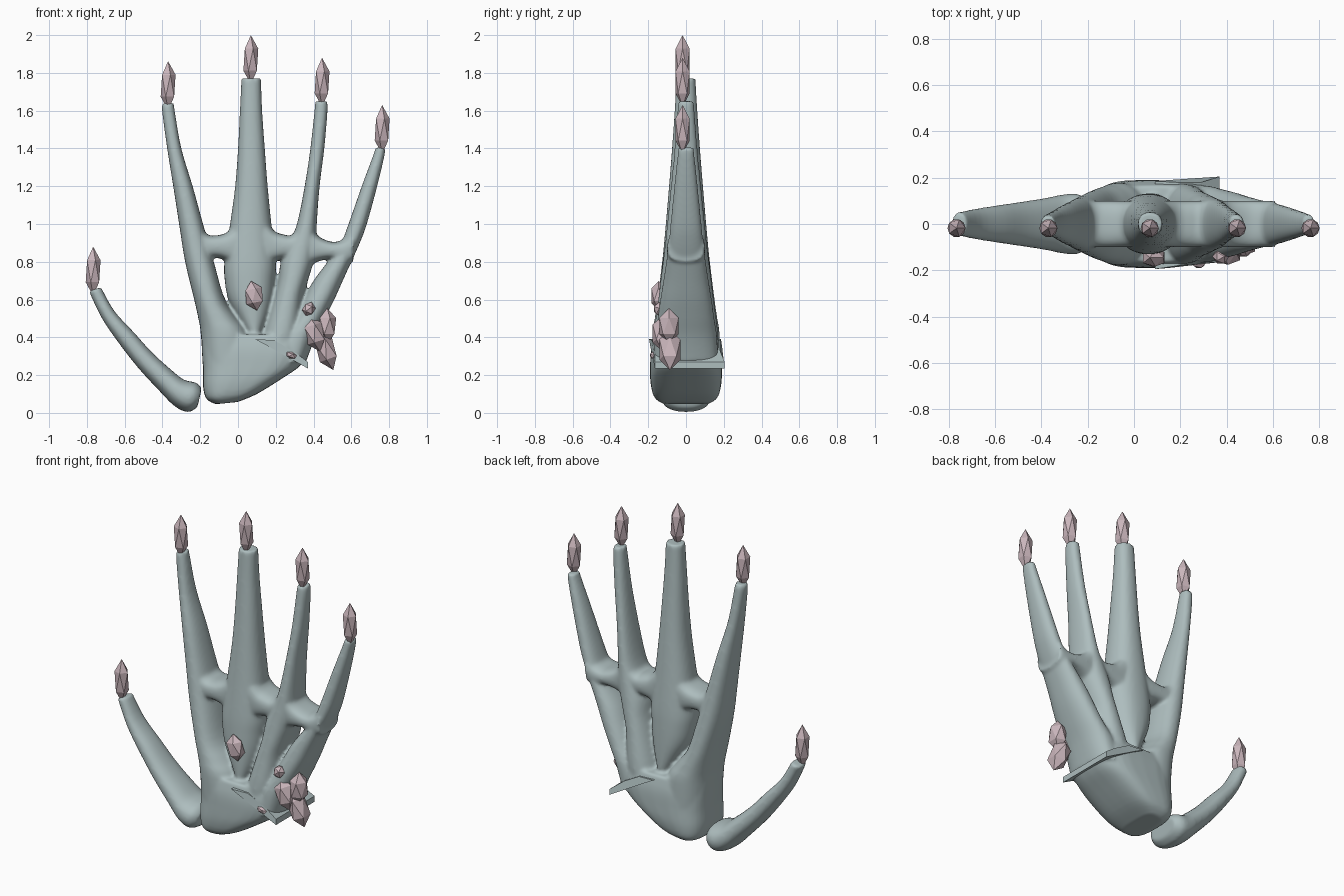
import bpy, bmesh, math
from mathutils import Vector, Matrix

if "Cube" in bpy.data.objects:
    bpy.data.objects.remove(bpy.data.objects["Cube"])

def material(name, rgb):
    m = bpy.data.materials.new(name)
    m.diffuse_color = (*rgb, 1)
    m.use_nodes = True
    m.node_tree.nodes["Principled BSDF"].inputs["Base Color"].default_value = m.diffuse_color
    return m

SKIN = material("grey teal", (0.42, 0.51, 0.515))
CRYSTAL = material("pale mauve", (0.59, 0.465, 0.50))

def finish(bm, name, mat):
    bmesh.ops.recalc_face_normals(bm, faces=bm.faces)
    me = bpy.data.meshes.new(name)
    bm.to_mesh(me)
    bm.free()
    me.materials.append(mat)
    ob = bpy.data.objects.new(name, me)
    bpy.context.collection.objects.link(ob)
    return ob

def catmull(a, b, c, d, t):
    return tuple(0.5 * (2 * q + (r - p) * t + (2 * p - 5 * q + 4 * r - s) * t * t
                        + (3 * q - p - 3 * r + s) * t ** 3) for p, q, r, s in zip(a, b, c, d))

def loft(bm, rows, power=2.3, sides=32, steps=4):
    """Smooth tube through rows of (x1, z1, x2, z2, half depth): two edge points each."""
    pts = []
    n = len(rows)
    for i in range(n - 1):
        q = [rows[max(0, min(n - 1, i + k))] for k in (-1, 0, 1, 2)]
        pts += [catmull(*q, s / steps) for s in range(steps)]
    pts.append(rows[-1])
    rings = []
    for x1, z1, x2, z2, d in pts:
        ring = []
        for k in range(sides):
            a = math.tau * k / sides
            c, s = math.cos(a), math.sin(a)
            c = math.copysign(abs(c) ** (2 / power), c)
            s = math.copysign(abs(s) ** (2 / power), s)
            ring.append(bm.verts.new(((x1 + x2) / 2 + c * (x2 - x1) / 2, s * d,
                                      (z1 + z2) / 2 + c * (z2 - z1) / 2)))
        rings.append(ring)
    for r, t in zip(rings, rings[1:]):
        for k in range(sides):
            j = (k + 1) % sides
            bm.faces.new((r[k], r[j], t[j], t[k]))
    bm.faces.new(rings[0])
    bm.faces.new(rings[-1])

def blend(ob):
    """Fuse overlapping tubes into one smooth skin."""
    r = ob.modifiers.new("fuse", 'REMESH')
    r.mode = 'VOXEL'
    r.voxel_size = 0.01
    r.use_smooth_shade = True
    s = ob.modifiers.new("soften", 'SMOOTH')
    s.factor = 0.5
    s.iterations = 6

# finger rows: z, left x, right x, half depth
index = [(.25, -.187, .1, .18), (.42, -.197, .06, .178), (.5, -.21, 0, .166), (.6, -.232, -.07, .152),
         (.8, -.28, -.128, .127), (1, -.312, -.185, .105), (1.2, -.343, -.24, .085),
         (1.4, -.375, -.3, .06), (1.6, -.402, -.335, .042), (1.64, -.398, -.34, .038)]
middle = [(.4, .06, .12, .13), (.5, 0, .16, .132), (.6, -.05, .185, .132), (.7, -.07, .195, .13),
          (.8, -.072, .2, .125), (1, -.042, .177, .107), (1.2, -.015, .157, .09),
          (1.4, 0, .142, .074), (1.6, .01, .128, .06), (1.77, .018, .122, .05)]
ring = [(.3, .1, .3, .17), (.42, .13, .33, .17), (.6, .185, .345, .147), (.7, .212, .37, .135),
        (.8, .228, .4, .122), (.9, .27, .415, .11), (1, .312, .417, .1), (1.2, .353, .432, .08),
        (1.4, .383, .457, .06), (1.6, .405, .474, .045), (1.65, .41, .472, .04)]
little = [(.27, .2, .36, .17), (.4, .22, .41, .165), (.5, .29, .46, .15), (.6, .345, .51, .136),
          (.7, .4, .555, .12), (.8, .475, .6, .105), (.9, .545, .645, .092), (1, .585, .682, .082),
          (1.2, .655, .737, .062), (1.37, .718, .777, .044), (1.405, .728, .778, .04)]
# web rows: x, low z, high z
webs = [[(-.24, .75, 1.04), (-.17, .81, .95), (-.11, .82, .94), (-.05, .8, .96), (.01, .75, 1.02)],
        [(.14, .76, 1.03), (.19, .8, .965), (.24, .815, .945), (.29, .82, .945), (.35, .82, 1.02)],
        [(.37, .77, 1.02), (.42, .8, .94), (.5, .815, .905), (.56, .79, .92), (.61, .8, .96)]]

# palm with four fingers and the webs between them
bm = bmesh.new()
loft(bm, [(-.12, .046, 0, .058, .13), (-.168, .075, .1, .1, .17), (-.185, .14, .23, .18, .188),
          (-.185, .24, .33, .25, .19), (-.19, .34, .38, .33, .185), (-.198, .42, .4, .41, .165)], power=3.2)
for rows in (index, middle, ring, little):
    loft(bm, [(a, z, b, z, d) for z, a, b, d in rows])
for rows in webs:
    loft(bm, [(x, lo, x, hi, .1) for x, lo, hi in rows], power=2.8)
blend(finish(bm, "palm_and_fingers", SKIN))

# separate curved thumb
bm = bmesh.new()
loft(bm, [(-.79, .645, -.725, .665, .05), (-.72, .5, -.655, .54, .065), (-.635, .375, -.55, .425, .08),
          (-.53, .24, -.455, .32, .095), (-.415, .115, -.35, .225, .112), (-.335, .035, -.285, .175, .127),
          (-.265, .004, -.222, .16, .13), (-.215, .03, -.192, .13, .1)])
blend(finish(bm, "thumb", SKIN))

# sharp fin at the root of the little finger: x, z, front y, back y
bm = bmesh.new()
fin = [(.09, .39, -.195, .185), (.15, .358, -.19, .19), (.37, .235, -.165, .205),
       (.37, .27, -.165, .205), (.29, .33, -.165, .18), (.19, .385, -.18, .18)]
front = [bm.verts.new((x, f, z)) for x, z, f, b in fin]
back = [bm.verts.new((x, b, z)) for x, z, f, b in fin]
bm.faces.new(front)
bm.faces.new(back[::-1])
for i in range(len(fin)):
    j = (i + 1) % len(fin)
    bm.faces.new((front[i], front[j], back[j], back[i]))
finish(bm, "root_fin", SKIN)

def crystal(name, loc, size, tilt=0):
    bm = bmesh.new()
    bmesh.ops.create_icosphere(bm, subdivisions=1, radius=1)
    bmesh.ops.transform(bm, verts=bm.verts, matrix=Matrix.Translation(Vector(loc))
                        @ Matrix.Rotation(tilt, 4, 'Y') @ Matrix.Diagonal((*size, 1)))
    finish(bm, name, CRYSTAL)

# fingertip crystals
for name, x, z in (("thumb", -.767, .75), ("index", -.37, 1.732), ("middle", .068, 1.87),
                   ("ring", .445, 1.75), ("little", .763, 1.5)):
    crystal(name + "_tip_crystal", (x, -.018, z), (.044, .044, .13))

# crystal cluster by the little finger, and one on the middle finger
for i, (loc, size, tilt) in enumerate([
        ((.472, -.09, .46), (.053, .06, .095), 0),
        ((.465, -.085, .335), (.058, .065, .115), -.35),
        ((.405, -.125, .42), (.058, .06, .1), -.3),
        ((.375, -.14, .55), (.036, .036, .04), .4),
        ((.28, -.168, .305), (.035, .025, .02), .3)]):
    crystal(f"cluster_crystal_{i + 1}", loc, size, tilt)
crystal("palm_crystal", (.085, -.145, .62), (.055, .045, .08), -.2)
